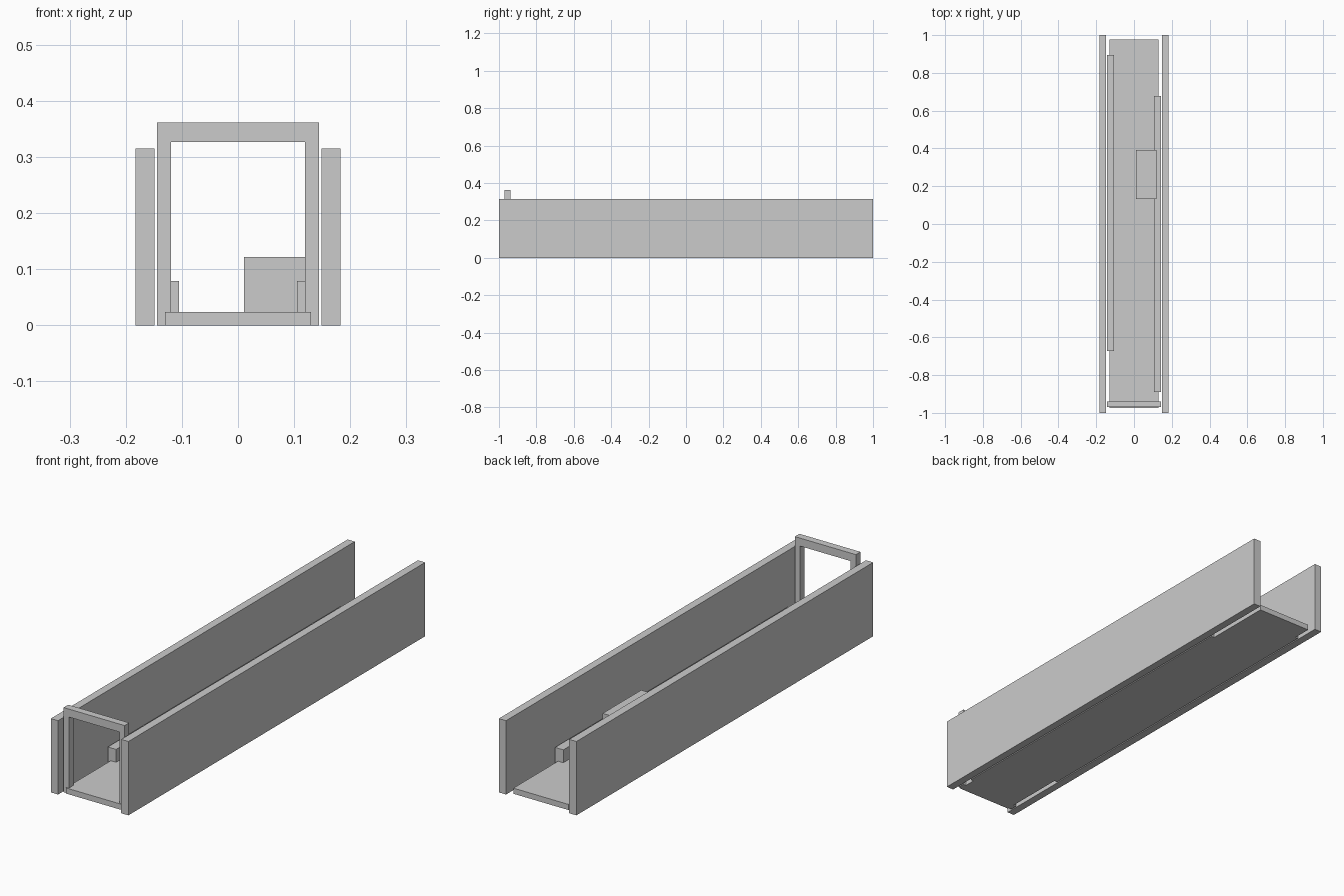
import bpy, bmesh

if "Cube" in bpy.data.objects:
    bpy.data.objects.remove(bpy.data.objects["Cube"])


def link(name, bm):
    bmesh.ops.recalc_face_normals(bm, faces=bm.faces)
    mesh = bpy.data.meshes.new(name)
    bm.to_mesh(mesh)
    bm.free()
    ob = bpy.data.objects.new(name, mesh)
    bpy.context.collection.objects.link(ob)
    return ob


def box(name, x, y, z):
    """Box from (min, max) ranges on each axis."""
    bm = bmesh.new()
    bmesh.ops.create_cube(bm, size=1)
    for v in bm.verts:
        v.co = [lo if c < 0 else hi for c, (lo, hi) in zip(v.co, (x, y, z))]
    return link(name, bm)


def arch(name, half, inner, top, inner_top, y0, y1):
    """Upside-down U profile in the xz plane, extruded along y."""
    bm = bmesh.new()
    right = [(inner, inner_top), (inner, 0), (half, 0), (half, top)]
    profile = right + [(-x, z) for x, z in reversed(right)]
    face = bm.faces.new([bm.verts.new((x, y0, z)) for x, z in profile])
    new = bmesh.ops.extrude_face_region(bm, geom=[face])["geom"]
    verts = [g for g in new if isinstance(g, bmesh.types.BMVert)]
    bmesh.ops.translate(bm, verts=verts, vec=(0, y1 - y0, 0))
    return link(name, bm)


# Corridor floor
box("floor", (-0.13, 0.13), (-0.975, 0.978), (0, 0.024))

# Side walls, mirrored across x
wall = box("side_walls", (0.149, 0.183), (-1, 1), (0, 0.315))
wall.modifiers.new("Mirror", 'MIRROR')

# Low rails along the inside of each wall, staggered lengthwise
box("left_rail", (-0.144, -0.105), (-0.672, 0.895), (0, 0.079))
box("right_rail", (0.105, 0.144), (-0.89, 0.677), (0, 0.079))

# Low block beside the right wall
box("block", (0.011, 0.119), (0.132, 0.392), (0.02, 0.122))

# Door frame at the front end
arch("door_frame", 0.144, 0.119, 0.361, 0.327, -0.97, -0.939)
